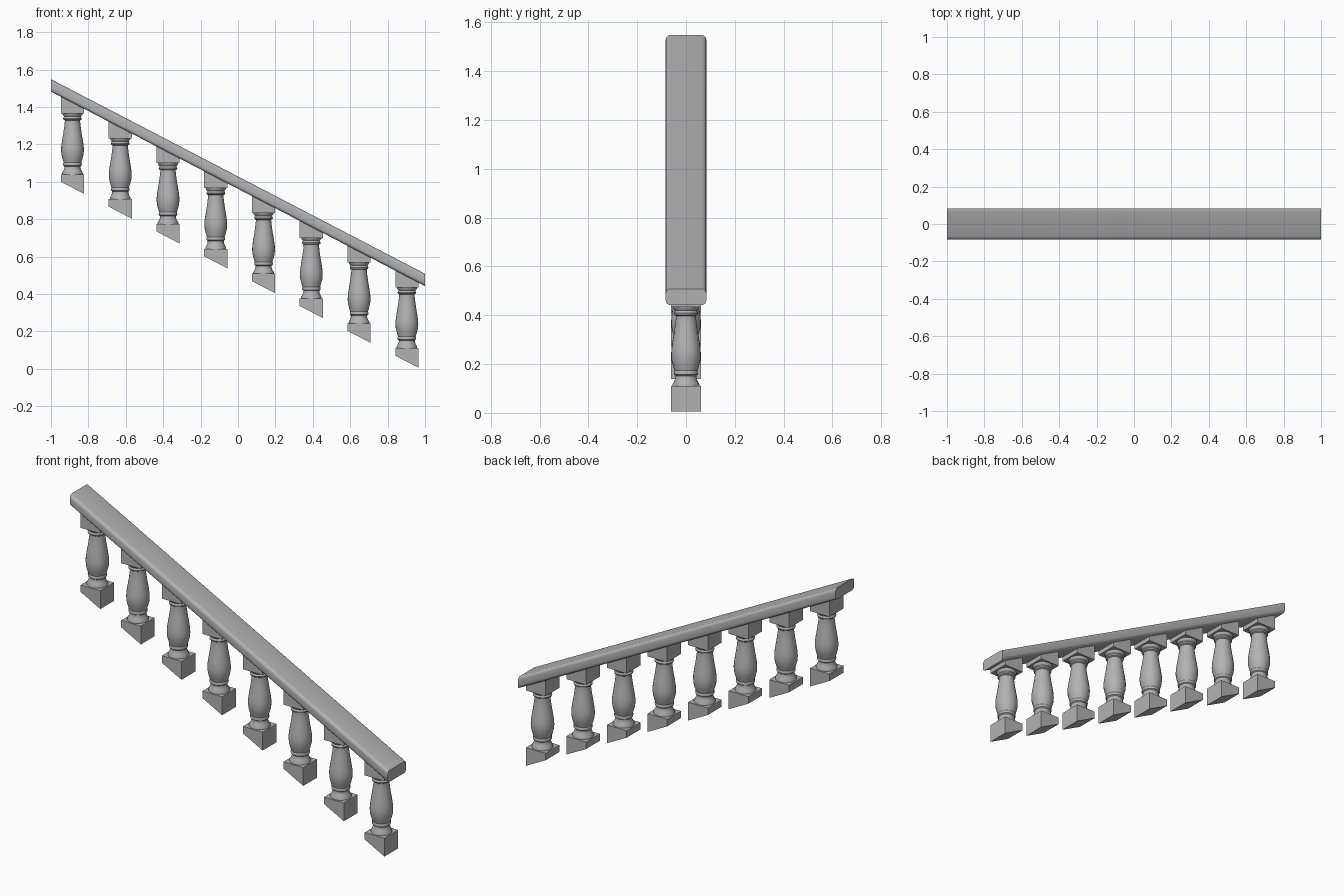
import bpy, bmesh, math

cube = bpy.data.objects.get("Cube")
if cube:
    bpy.data.objects.remove(cube, do_unlink=True)

SLOPE = -0.52      # rise of the stair per unit of x
HALF = 0.062       # half width of the square blocks
COUNT = 8
FIRST_X, STEP = -0.885, 0.2554

stone = bpy.data.materials.new("grey_stone")
stone.use_nodes = True
stone.diffuse_color = (0.45, 0.45, 0.45, 1)
stone.node_tree.nodes["Principled BSDF"].inputs["Base Color"].default_value = (0.45, 0.45, 0.45, 1)


def finish(name, bm, smooth=True):
    bmesh.ops.recalc_face_normals(bm, faces=bm.faces[:])
    mesh = bpy.data.meshes.new(name)
    bm.to_mesh(mesh)
    bm.free()
    mesh.materials.append(stone)
    ob = bpy.data.objects.new(name, mesh)
    bpy.context.collection.objects.link(ob)
    if smooth:
        bpy.ops.object.select_all(action="DESELECT")
        ob.select_set(True)
        bpy.context.view_layer.objects.active = ob
        bpy.ops.object.shade_smooth_by_angle(angle=math.radians(35))
    return ob


def loft(name, rings, smooth=True):
    """Skin a list of equal-length point rings and cap both ends."""
    bm = bmesh.new()
    loops = [[bm.verts.new(p) for p in ring] for ring in rings]
    n = len(loops[0])
    for a, b in zip(loops, loops[1:]):
        for i in range(n):
            j = (i + 1) % n
            bm.faces.new((a[i], a[j], b[j], b[i]))
    bm.faces.new(loops[0][::-1])
    bm.faces.new(loops[-1])
    return finish(name, bm, smooth)


def square(cx, half, z, slope=0.0):
    return [(cx + sx * half, sy * half, z + slope * sx * half)
            for sx, sy in ((-1, -1), (1, -1), (1, 1), (-1, 1))]


# Handrail: rounded section, sheared along the slope with plumb-cut ends
def rail_section(x):
    w, h, r = 0.083, 0.033, 0.018
    mid = 0.995 + SLOPE * x
    ring = []
    for k, (sy, sz) in enumerate(((1, 1), (-1, 1), (-1, -1), (1, -1))):
        for i in range(5):
            a = math.pi / 2 * (k + i / 4)
            ring.append((x, sy * (w - r) + r * math.cos(a),
                         mid + sz * (h - r) + r * math.sin(a)))
    return ring


loft("handrail", [rail_section(-1), rail_section(1)])

# Turned profile: radius, height above the base block
PROFILE = [(0.056, -0.004), (0.055, 0.008), (0.047, 0.022), (0.043, 0.034),
           (0.043, 0.042), (0.049, 0.047), (0.050, 0.056), (0.047, 0.063),
           (0.053, 0.082), (0.059, 0.105), (0.061, 0.128), (0.060, 0.150),
           (0.055, 0.185), (0.049, 0.220), (0.044, 0.255), (0.041, 0.282),
           (0.041, 0.288), (0.048, 0.292), (0.050, 0.299), (0.047, 0.305),
           (0.045, 0.309), (0.053, 0.318), (0.055, 0.330)]
SEGMENTS = 24

# Balusters: sloped foot, turned shaft, cap running up into the rail
for n in range(COUNT):
    x = FIRST_X + n * STEP
    top = 0.11 + SLOPE * (x - 0.9025)
    loft(f"baluster_foot_{n + 1}",
         [square(x, HALF, top - 0.072, SLOPE), square(x, HALF, top)], False)
    shaft = [[(x + r * math.cos(math.tau * i / SEGMENTS),
               r * math.sin(math.tau * i / SEGMENTS), top + z)
              for i in range(SEGMENTS)] for r, z in PROFILE]
    loft(f"baluster_shaft_{n + 1}", shaft)
    loft(f"baluster_cap_{n + 1}",
         [square(x, HALF, top + 0.325),
          square(x, HALF, 0.98 + SLOPE * x, SLOPE)], False)
